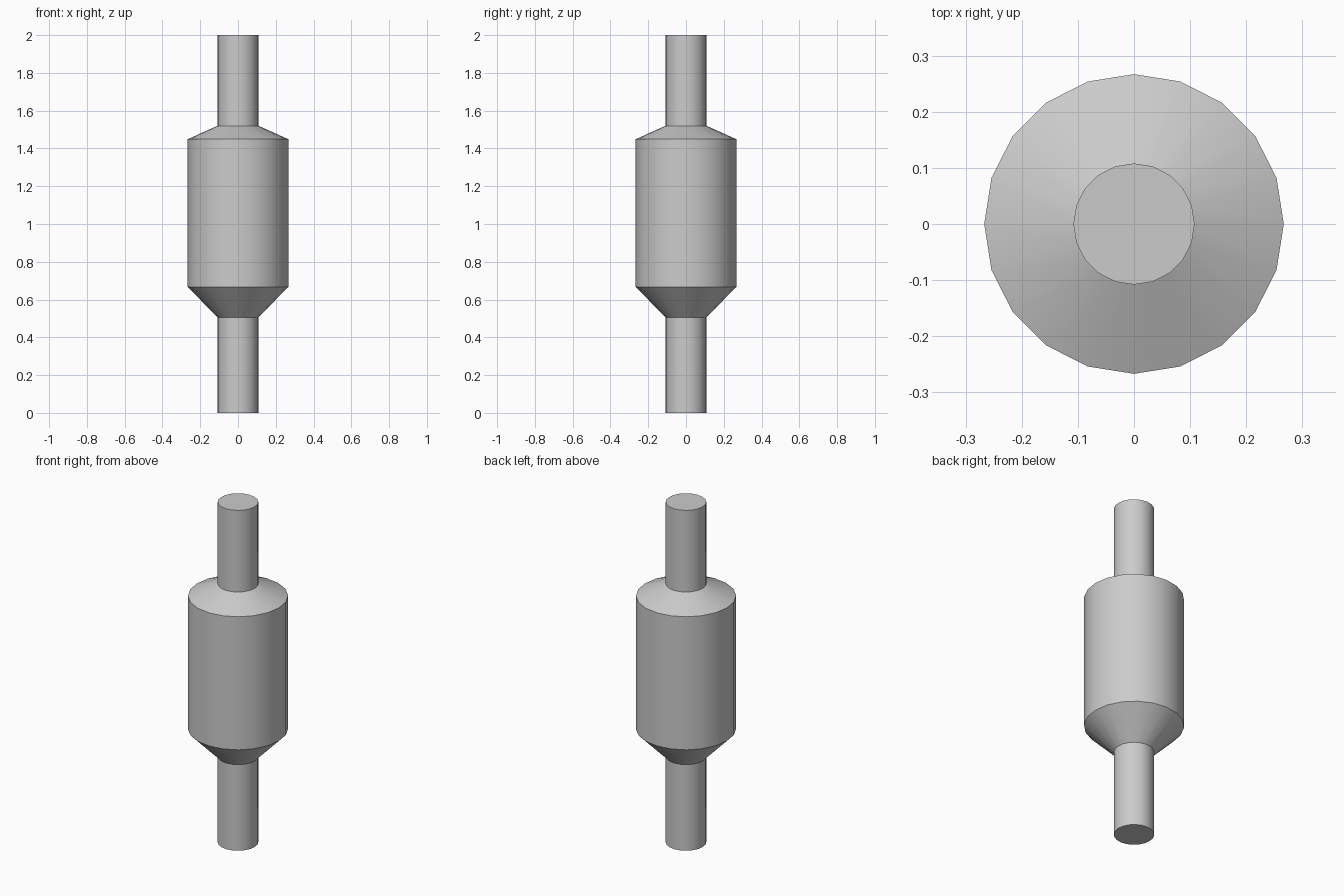
import bpy
import bmesh
from math import cos, sin, tau, radians

SIDES = 20
PIPE_R, BODY_R = 0.108, 0.267
Z_LOW, Z_BODY, Z_SHOULDER, Z_NECK, Z_TOP = 0.506, 0.667, 1.449, 1.52, 2.0

cube = bpy.data.objects.get("Cube")
if cube:
    bpy.data.objects.remove(cube, do_unlink=True)

# Single plain grey
grey = bpy.data.materials.new("plain grey")
grey.use_nodes = True
colour = (0.6, 0.6, 0.6, 1)
grey.diffuse_color = colour
grey.node_tree.nodes["Principled BSDF"].inputs["Base Color"].default_value = colour


def turned(name, profile, cap_bottom=False, cap_top=False):
    """Turn a (radius, height) profile about the vertical axis."""
    bm = bmesh.new()
    rings = [[bm.verts.new((r * cos(tau * i / SIDES), r * sin(tau * i / SIDES), z))
              for i in range(SIDES)] for r, z in profile]
    for low, high in zip(rings, rings[1:]):
        for i in range(SIDES):
            j = (i + 1) % SIDES
            bm.faces.new((low[i], low[j], high[j], high[i]))
    if cap_bottom:
        bm.faces.new(rings[0][::-1])
    if cap_top:
        bm.faces.new(rings[-1])
    mesh = bpy.data.meshes.new(name)
    bm.to_mesh(mesh)
    bm.free()
    mesh.materials.append(grey)
    obj = bpy.data.objects.new(name, mesh)
    bpy.context.collection.objects.link(obj)
    bpy.ops.object.select_all(action='DESELECT')
    obj.select_set(True)
    bpy.context.view_layer.objects.active = obj
    bpy.ops.object.shade_smooth_by_angle(angle=radians(30))
    return obj


# Pipes below and above, open where they meet the body
turned("lower_pipe", [(PIPE_R, 0), (PIPE_R, Z_LOW)], cap_bottom=True)
turned("upper_pipe", [(PIPE_R, Z_NECK), (PIPE_R, Z_TOP)], cap_top=True)

# Wide body with a steep lower cone and a shallow upper cone
turned("body", [(PIPE_R, Z_LOW), (BODY_R, Z_BODY), (BODY_R, Z_SHOULDER), (PIPE_R, Z_NECK)])
